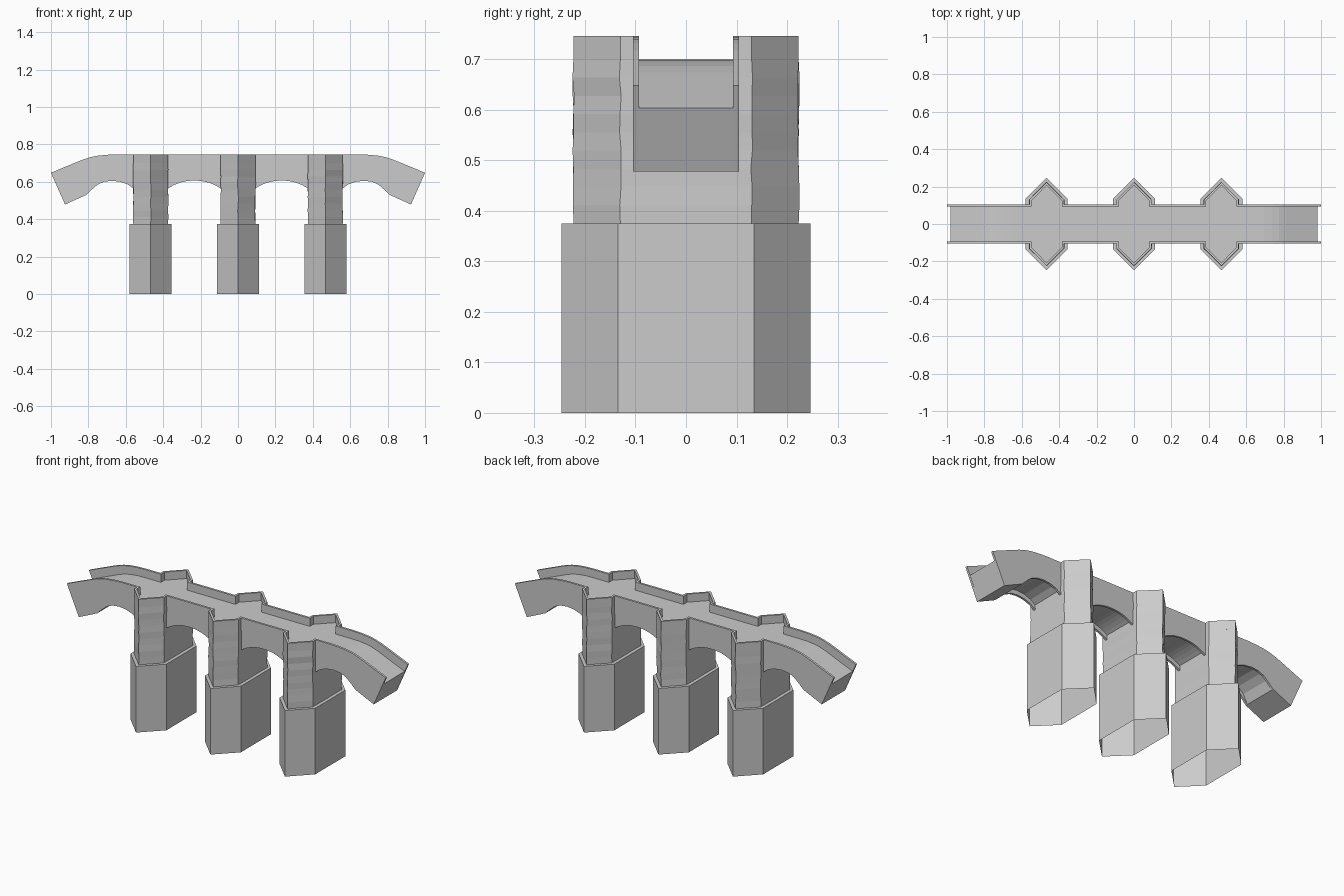
import bpy, bmesh, random

if "Cube" in bpy.data.objects:
    bpy.data.objects.remove(bpy.data.objects["Cube"])

random.seed(4)
stone = bpy.data.materials.new("grey stone")
stone.diffuse_color = (0.6, 0.6, 0.6, 1)
stone.use_nodes = True
stone.node_tree.nodes["Principled BSDF"].inputs["Base Color"].default_value = stone.diffuse_color


def finish(name, bm):
    bmesh.ops.recalc_face_normals(bm, faces=bm.faces)
    me = bpy.data.meshes.new(name)
    bm.to_mesh(me)
    bm.free()
    me.materials.append(stone)
    ob = bpy.data.objects.new(name, me)
    bpy.context.collection.objects.link(ob)
    return ob


def prism(name, pts, z0, z1, open_bottom=False, rough=0.0):
    """Extrude a plan outline upwards; rough shifts the wall stones slightly."""
    bm = bmesh.new()
    lo = [bm.verts.new((x, y, z0)) for x, y in pts]
    hi = [bm.verts.new((x, y, z1)) for x, y in pts]
    n = len(pts)
    for i in range(n):
        j = (i + 1) % n
        bm.faces.new((lo[i], lo[j], hi[j], hi[i]))
    bm.faces.new(hi)
    if not open_bottom:
        bm.faces.new(lo[::-1])
    if rough:
        walls = [e for e in bm.edges if abs(e.verts[0].co.z - e.verts[1].co.z) > 0.01]
        bmesh.ops.subdivide_edges(bm, edges=walls, cuts=8)
        for v in bm.verts:
            if z0 + 0.01 < v.co.z < z1 - 0.01:
                v.co.x += random.uniform(-rough, rough)
                v.co.y += random.uniform(-rough, rough)
    return finish(name, bm)


def strip(name, tops, bots, y0, y1, sx):
    """Solid between an upper and a lower xz line, from y0 to y1, mirrored by sx."""
    bm = bmesh.new()
    rings = []
    for (tx, tz), (bx, bz) in zip(tops, bots):
        rings.append([bm.verts.new(c) for c in (
            (sx * tx, y0, tz), (sx * tx, y1, tz), (sx * bx, y1, bz), (sx * bx, y0, bz))])
    for a, b in zip(rings, rings[1:]):
        for i in range(4):
            j = (i + 1) % 4
            bm.faces.new((a[i], a[j], b[j], b[i]))
    bm.faces.new(rings[0])
    bm.faces.new(rings[-1][::-1])
    return finish(name, bm)


def hexagon(cx, w, shoulder, tip):
    return [(cx - w, -shoulder), (cx, -tip), (cx + w, -shoulder),
            (cx + w, shoulder), (cx, tip), (cx - w, shoulder)]


FLOOR, TOP = 0.70, 0.746

# piers: wide footing, narrower shaft, refuge parapets on both sides
for cx, tag in ((-0.467, "left"), (0, "middle"), (0.467, "right")):
    prism(f"{tag}_footing", hexagon(cx, 0.112, 0.135, 0.247), 0, 0.375, open_bottom=True)
    prism(f"{tag}_shaft", hexagon(cx, 0.093, 0.13, 0.223), 0.375, FLOOR, rough=0.002)
    for s in (-1, 1):
        outline = [(-.093, .093), (-.093, .13), (0, .223), (.093, .13), (.093, .093),
                   (.081, .093), (.081, .125), (0, .207), (-.081, .125), (-.081, .093)]
        prism(f"{tag}_refuge_parapet", [(cx + x, s * y) for x, y in outline], FLOOR - 0.005, TOP)

# middle spans: flat top, shallow arch below
N = 14
xs = [0.09 + (0.377 - 0.09) * i / N for i in range(N + 1)]
arch = [(x, 0.562 + 0.044 * (1 - abs(2 * i / N - 1) ** 2.2)) for i, x in enumerate(xs)]
mid = ([(x, TOP) for x in xs], [(x, FLOOR) for x in xs], arch,
       [(x, z + 0.025) for x, z in arch])

# end spans: the deck bends down towards the bank
top = [(.557, TOP), (.60, TOP), (.65, TOP), (.70, .744), (.75, .739),
       (.79, .731), (.83, .718), (.86, .706), (1, .648)]
floor = [(.557, FLOOR), (.60, FLOOR), (.65, FLOOR), (.695, .699), (.74, .694),
         (.775, .687), (.812, .674), (.841, .662), (.98, .604)]
arch = [(.557, .562), (.59, .586), (.63, .60), (.675, .605), (.715, .60),
        (.75, .585), (.785, .555), (.81, .53), (.925, .478)]
soffit = [(x, z + (0.025 if i < 7 else 0)) for i, (x, z) in enumerate(arch)]
end = (top, floor, arch, soffit)

for sx, side in ((-1, "left"), (1, "right")):
    for kind, (t, f, a, s) in (("inner", mid), ("end", end)):
        strip(f"{side}_{kind}_deck", f, s, -0.093, 0.093, sx)
        strip(f"{side}_{kind}_front_wall", t, a, -0.105, -0.093, sx)
        strip(f"{side}_{kind}_back_wall", t, a, 0.093, 0.105, sx)
